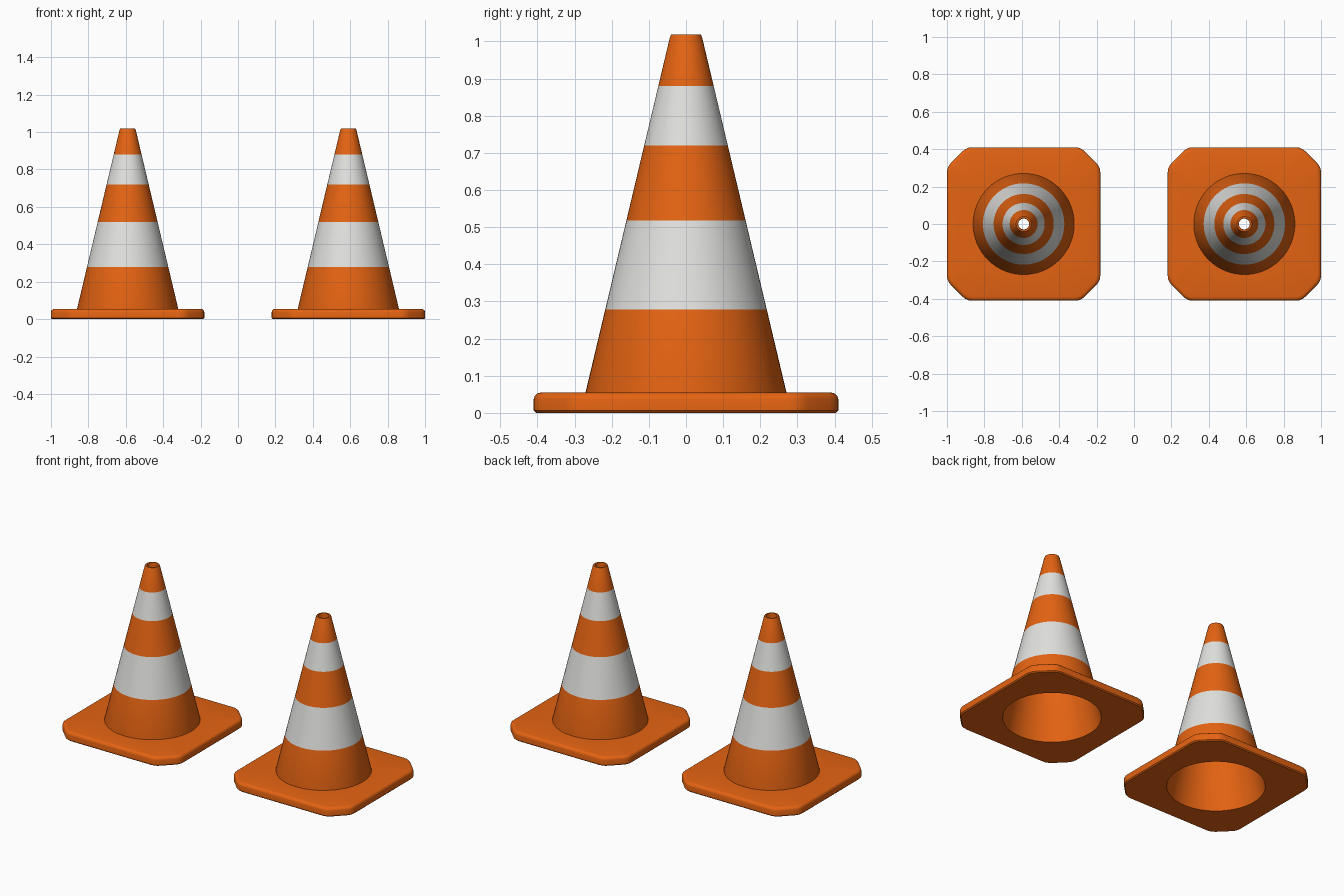
import bpy, bmesh, math

if "Cube" in bpy.data.objects:
    bpy.data.objects.remove(bpy.data.objects["Cube"])

SEG = 64
HALF, CHAMFER, THICK = 0.41, 0.105, 0.057
HOLE_R = 0.272


def material(name, rgb):
    m = bpy.data.materials.new(name)
    m.diffuse_color = (*rgb, 1)
    m.use_nodes = True
    m.node_tree.nodes["Principled BSDF"].inputs["Base Color"].default_value = m.diffuse_color
    return m


orange = material("orange plastic", (0.78, 0.125, 0.006))
white = material("reflective white", (0.75, 0.75, 0.73))


def ring(bm, r, z):
    return [bm.verts.new((r * math.cos(2 * math.pi * i / SEG),
                          r * math.sin(2 * math.pi * i / SEG), z)) for i in range(SEG)]


def octagon(bm, inset, z):
    # chamfered square with slightly rounded corners
    h, c = HALF - inset, HALF - CHAMFER - inset * 0.41
    pts = [(h, -c), (h, c), (c, h), (-c, h), (-h, c), (-h, -c), (-c, -h), (c, -h)]
    out = []
    for i, p in enumerate(pts):
        a, b = pts[i - 1], pts[(i + 1) % 8]
        ends = []
        for q in (a, b):
            d = math.dist(p, q)
            ends.append([p[k] + (q[k] - p[k]) * 0.03 / d for k in (0, 1)])
        for t in (0, 0.33, 0.67, 1):
            w = ((1 - t) ** 2, 2 * t * (1 - t), t * t)
            out.append(bm.verts.new((*[w[0] * ends[0][k] + w[1] * p[k] + w[2] * ends[1][k]
                                       for k in (0, 1)], z)))
    return out


def skin(bm, a, b):
    n = len(a)
    return [bm.faces.new((a[i], a[(i + 1) % n], b[(i + 1) % n], b[i])) for i in range(n)]


def finish(bm, name, x):
    bmesh.ops.recalc_face_normals(bm, faces=bm.faces[:])
    me = bpy.data.meshes.new(name)
    bm.to_mesh(me)
    bm.free()
    me.materials.append(orange)
    me.materials.append(white)
    ob = bpy.data.objects.new(name, me)
    bpy.context.collection.objects.link(ob)
    ob.location.x = x
    bpy.ops.object.select_all(action='DESELECT')
    ob.select_set(True)
    bpy.context.view_layer.objects.active = ob
    bpy.ops.object.shade_smooth_by_angle(angle=math.radians(35))


def build_cone(name, x):
    # hollow tapered shell, striped on the outside
    bm = bmesh.new()
    heights = [0.04, 0.278, 0.518, 0.72, 0.88, 1.012]
    profile = [(0.27 - (z - 0.057) * 0.2375, z) for z in heights]
    profile += [(0.040, 1.018), (0.031, 1.018), (0.029, 1.012), (HOLE_R, 0.0)]
    rings = [ring(bm, r, z) for r, z in profile]
    for k in range(len(rings) - 1):
        for f in skin(bm, rings[k], rings[k + 1]):
            f.material_index = 1 if k in (1, 3) else 0
    # close the shell inside the base slab
    skin(bm, rings[-1], rings[0])
    finish(bm, name, x)


def build_base(name, x):
    # chamfered slab with rounded rim and a round opening
    bm = bmesh.new()
    levels = [(0.006, 0.0), (0.0, 0.006), (0.0, 0.037)]
    levels += [(0.02 * (1 - math.cos(a)), 0.037 + 0.018 * math.sin(a))
               for a in (math.pi / 6, math.pi / 3, math.pi / 2)]
    loops = [octagon(bm, i, z) for i, z in levels]
    for a, b in zip(loops, loops[1:]):
        skin(bm, a, b)
    low, high = ring(bm, HOLE_R, 0.0), ring(bm, HOLE_R - 0.008, THICK - 0.002)
    for outer, inner in ((loops[0], low), (loops[-1], high)):
        edges = []
        for loop in (outer, inner):
            for i, v in enumerate(loop):
                w = loop[(i + 1) % len(loop)]
                edges.append(bm.edges.get((v, w)) or bm.edges.new((v, w)))
        bmesh.ops.triangle_fill(bm, edges=edges, use_beauty=True)
    finish(bm, name, x)


for side, x in (("left", -0.59), ("right", 0.59)):
    build_cone(side + "_cone", x)
    build_base(side + "_base", x)
